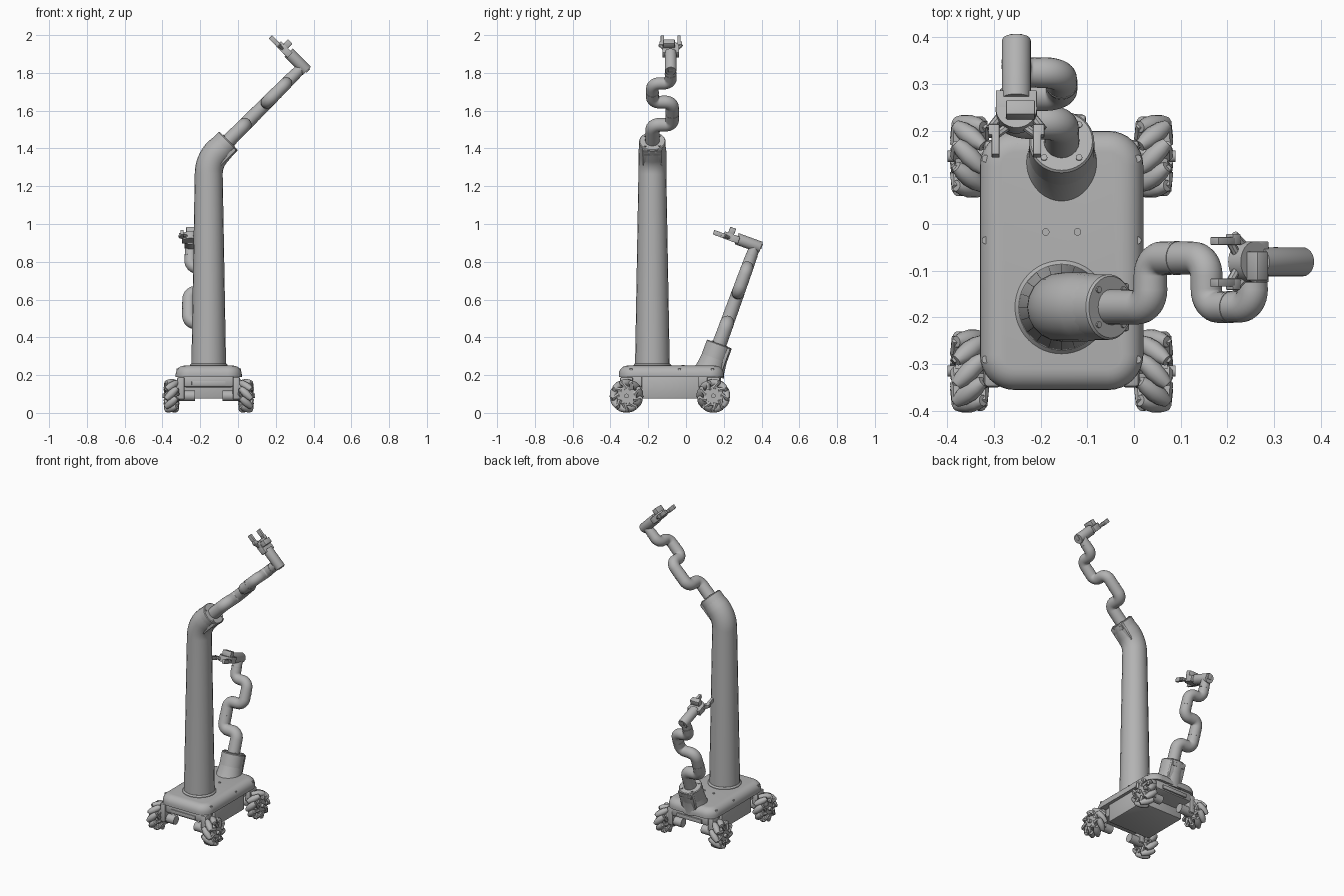
import bpy, bmesh, math
from mathutils import Vector, Matrix

if "Cube" in bpy.data.objects:
    bpy.data.objects.remove(bpy.data.objects["Cube"])

GREY = (0.45, 0.45, 0.45, 1)
mat = bpy.data.materials.new("plain grey")
mat.use_nodes = True
mat.diffuse_color = GREY
mat.node_tree.nodes["Principled BSDF"].inputs["Base Color"].default_value = GREY
ID = Matrix.Identity(4)
CX = -0.155                      # centre line of the base
made = []


def link(name, data, M=ID):
    ob = bpy.data.objects.new(name, data)
    data.materials.append(mat)
    bpy.context.collection.objects.link(ob)
    ob.matrix_world = M
    if ob.type == 'MESH':
        made.append(ob)
    return ob


def finish(name, bm, M=ID):
    bmesh.ops.recalc_face_normals(bm, faces=bm.faces)
    me = bpy.data.meshes.new(name)
    bm.to_mesh(me)
    bm.free()
    return link(name, me, M)


def box(name, lo, hi, M=ID, bevel=0.0, seg=2):
    bm = bmesh.new()
    lo, hi = Vector(lo), Vector(hi)
    size = Matrix.Diagonal((*(hi - lo), 1))
    bmesh.ops.create_cube(bm, size=1, matrix=Matrix.Translation((lo + hi) / 2) @ size)
    if bevel:
        bmesh.ops.bevel(bm, geom=bm.edges[:], offset=bevel, segments=seg, profile=0.5, affect='EDGES')
    return finish(name, bm, M)


def lathe(bm, a, b, profile, n=32):
    """Solid of revolution from a to b; profile is (fraction, radius)."""
    a, b = Vector(a), Vector(b)
    q = (b - a).to_track_quat('Z', 'Y')
    rings = [[bm.verts.new(a.lerp(b, t) + q @ Vector((r * math.cos(k * math.tau / n), r * math.sin(k * math.tau / n), 0)))
              for k in range(n)] for t, r in profile]
    for p, c in zip(rings, rings[1:]):
        for k in range(n):
            j = (k + 1) % n
            bm.faces.new((p[k], p[j], c[j], c[k]))
    bm.faces.new(rings[0])
    bm.faces.new(rings[-1])


def turned(name, a, b, profile, M=ID, n=32):
    if not isinstance(profile, list):
        profile = [(0, profile), (1, profile)]
    bm = bmesh.new()
    lathe(bm, a, b, profile, n)
    return finish(name, bm, M)


def tube(name, pts, radii, fillet, M=ID):
    """Round pipe along a polyline with rounded corners."""
    pts = [Vector(p) for p in pts]
    path = [(pts[0], radii[0])]
    for i in range(1, len(pts) - 1):
        p = pts[i]
        d0, d1 = (pts[i - 1] - p).normalized(), (pts[i + 1] - p).normalized()
        a, b = p + d0 * fillet, p + d1 * fillet
        half = d0.angle(d1) / 2
        mid = p + (d0 + d1).normalized() * (fillet / math.cos(half))
        for k in range(9):
            v = (a - mid).normalized().slerp((b - mid).normalized(), k / 8)
            path.append((mid + v * (a - mid).length, radii[i]))
    path.append((pts[-1], radii[-1]))
    cu = bpy.data.curves.new(name, 'CURVE')
    cu.dimensions = '3D'
    cu.bevel_depth = 1
    cu.bevel_resolution = 8
    cu.use_fill_caps = True
    sp = cu.splines.new('POLY')
    sp.points.add(len(path) - 1)
    for q, (p, r) in zip(sp.points, path):
        q.co = (*p, 1)
        q.radius = r
    return link(name, cu, M)


# Rounded top shell of the rolling base
bm = bmesh.new()
bmesh.ops.create_cube(bm, size=1, matrix=Matrix.Translation((CX, -0.078, 0.22)) @ Matrix.Diagonal((0.35, 0.555, 0.06, 1)))
upright = [e for e in bm.edges if abs(e.verts[0].co.z - e.verts[1].co.z) > 0.01]
bmesh.ops.bevel(bm, geom=upright, offset=0.075, segments=8, profile=0.5, affect='EDGES')
rim = [e for e in bm.edges if all(v.co.z > 0.245 for v in e.verts)]
bmesh.ops.bevel(bm, geom=rim, offset=0.045, segments=6, profile=0.5, affect='EDGES')
finish("base_shell", bm)

# Lower hull, bumper deck and front and back sensor strips
box("lower_hull", (CX - 0.155, -0.235, 0.075), (CX + 0.155, 0.07, 0.2), bevel=0.008)
box("bumper_deck", (CX - 0.135, -0.345, 0.135), (CX + 0.135, 0.185, 0.2), bevel=0.015)
for y, name in ((-0.35, "front_strip"), (0.182, "back_strip")):
    box(name, (CX - 0.09, y, 0.145), (CX + 0.09, y + 0.012, 0.17), bevel=0.003)

# Shell screws
bm = bmesh.new()
for sx in (-1, 1):
    for x, y, z in ((0.163, 0.14, 0.232), (0.163, -0.035, 0.232), (0.163, -0.29, 0.232),
                    (0.094, 0.165, 0.242), (0.094, -0.317, 0.242), (0.034, -0.017, 0.25)):
        p = Vector((CX + sx * x, y, z))
        lathe(bm, p - Vector((0, 0, 0.006)), p + Vector((0, 0, 0.004)), [(0, 0.008), (1, 0.008)], 12)
finish("shell_screws", bm)

# Wheels with slanted rollers, motors and axles
for sx, side in ((-1, "right"), (1, "left")):
    for y, end in ((-0.315, "front"), (0.145, "back")):
        name = end + "_" + side
        c = Vector((CX + sx * 0.197, y, 0.09))
        X = Vector((sx, 0, 0))
        turned(name + "_hub", c - X * 0.03, c + X * 0.03, 0.052)
        turned(name + "_axle", c, c + X * 0.047, 0.012, n=16)
        turned(name + "_motor", c - X * 0.125, c - X * 0.02, 0.028, n=24)
        box(name + "_mount", (c.x - sx * 0.05 - 0.02, y - 0.035, 0.07),
            (c.x - sx * 0.05 + 0.02, y + 0.035, 0.19), bevel=0.01)
        slant = sx * (1 if end == "back" else -1)
        bm = bmesh.new()
        plates = bmesh.new()
        for k in range(9):
            t = k * math.tau / 9
            out = Vector((0, math.sin(t), math.cos(t)))
            tan = Vector((0, math.cos(t), -math.sin(t)))
            d = (Vector((1, 0, 0)) + tan * slant).normalized() * 0.041
            p = c + out * 0.069
            lathe(bm, p - d, p + d, [(0, 0.012), (0.2, 0.018), (0.5, 0.021), (0.8, 0.018), (1, 0.012)], 12)
            for s in (-1, 1):            # bracket prongs holding each roller
                a = c + X * 0.028 * s + out * 0.04
                q = c + X * 0.03 * s + out * 0.072 + tan * slant * sx * s * 0.026
                lathe(plates, a, q, [(0, 0.014), (1, 0.008)], 6)
        finish(name + "_rollers", bm)
        finish(name + "_prongs", plates)


def head_frame(origin, yaw, tilt):
    """Local x runs along the arm, y to its side, z along the wrist."""
    u = Vector((math.cos(yaw) * math.sin(tilt), math.sin(yaw) * math.sin(tilt), math.cos(tilt)))
    v = Vector((-math.sin(yaw), math.cos(yaw), 0))
    M = Matrix((u, v, u.cross(v))).transposed().to_4x4()
    M.translation = origin
    return M


def build_arm(tag, M):
    SIDE = 0.097
    # Shoulder: collar, cap and square connector block
    turned(tag + "_shoulder", (-0.1, 0, 0), (0, 0, 0), [(0, 0.07), (0.95, 0.07), (1, 0.066)], M, 40)
    box(tag + "_connector", (-0.14, -0.052, -0.064), (-0.005, 0.052, 0), M, 0.006)
    box(tag + "_connector_lip", (-0.04, -0.045, -0.069), (-0.015, 0.045, -0.06), M, 0.002)
    bm = bmesh.new()
    for k in range(4):
        t = math.pi / 4 + k * math.pi / 2
        y, z = 0.053 * math.cos(t), 0.053 * math.sin(t)
        lathe(bm, (-0.004, y, z), (0.004, y, z), [(0, 0.007), (1, 0.007)], 10)
    finish(tag + "_shoulder_screws", bm, M)
    # Zigzag links
    tube(tag + "_links", [(-0.01, 0, 0), (0.12, 0, 0), (0.12, SIDE + 0.008, 0), (0.29, SIDE + 0.008, 0),
                          (0.29, 0, 0), (0.43, 0, 0), (0.43, SIDE, 0), (0.555, SIDE, 0)],
         [0.038, 0.037, 0.036, 0.035, 0.034, 0.033, 0.032, 0.027], 0.038, M)
    # Joint seams
    for x, y, r in ((0.2, SIDE + 0.008, 0.0365), (0.36, 0, 0.0345), (0.5, SIDE, 0.0315)):
        turned(tag + "_joint_ring", (x - 0.004, y, 0), (x + 0.004, y, 0), r, M)
    # Wrist and palm
    turned(tag + "_wrist", (0.555, SIDE, -0.032), (0.555, SIDE, 0.105), [(0, 0.029), (0.03, 0.031), (1, 0.031)], M)
    box(tag + "_wrist_cap", (0.547, SIDE - 0.013, -0.036), (0.575, SIDE + 0.013, -0.03), M, 0.002)
    turned(tag + "_palm", (0.532, SIDE, 0.132), (0.57, SIDE, 0.132), 0.044, M)
    box(tag + "_palm_back", (0.532, SIDE - 0.044, 0.09), (0.57, SIDE + 0.044, 0.132), M, 0.003)
    box(tag + "_camera", (0.568, SIDE - 0.04, 0.125), (0.603, SIDE + 0.022, 0.158), M, 0.003)
    # Two mirrored fingers with paired linkage bars
    for s, side in ((-1, "near"), (1, "far")):
        name = tag + "_" + side
        for y0, z0, y1, z1 in ((0.03, 0.135, 0.058, 0.172), (0.012, 0.16, 0.044, 0.185)):
            turned(name + "_bar", (0.546, SIDE + s * y0, z0), (0.546, SIDE + s * y1, z1), 0.009, M, 8)
        ys = sorted((SIDE + s * 0.036, SIDE + s * 0.06))
        box(name + "_knuckle", (0.535, ys[0], 0.163), (0.558, ys[1], 0.188), M, 0.003)
        ys = sorted((SIDE + s * 0.036, SIDE + s * 0.053))
        box(name + "_finger", (0.533, ys[0], 0.18), (0.558, ys[1], 0.232), M, 0.002)


# Tall column bending over into the upper shoulder
upper = head_frame((-0.05, -0.178, 1.44), 0, math.radians(45))
lower = head_frame((CX, 0.177, 0.365), math.radians(90), math.radians(20))
tube("column", [(CX, -0.178, 0.24), (CX, -0.178, 1.335), (-0.055, -0.178, 1.435)], [0.092, 0.074, 0.067], 0.07)
turned("column_flange", (CX, -0.178, 0.24), (CX, -0.178, 0.262), [(0, 0.1), (0.6, 0.1), (1, 0.092)], n=48)

# Flared pedestal of the lower arm
turned("pedestal", (-0.165, 0, 0), (-0.08, 0, 0), [(0, 0.085), (0.3, 0.077), (1, 0.07)], lower, 40)

build_arm("upper_arm", upper)
build_arm("lower_arm", lower)

# Smooth round parts, keep edges crisp
bpy.ops.object.select_all(action='DESELECT')
for ob in made:
    ob.select_set(True)
bpy.context.view_layer.objects.active = made[0]
bpy.ops.object.shade_smooth_by_angle(angle=math.radians(35))
